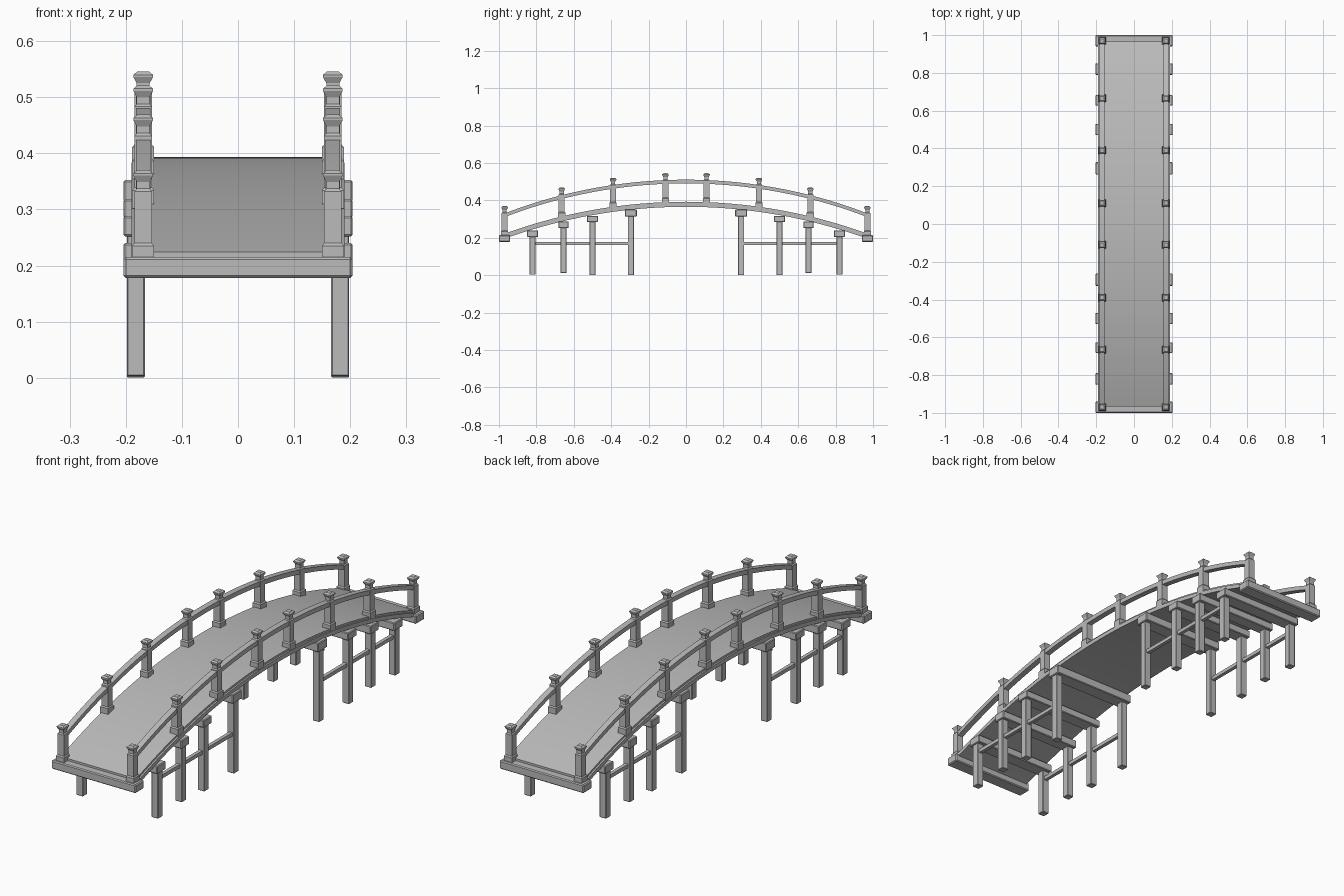
import bpy, bmesh, math

default = bpy.data.objects.get("Cube")
if default:
    bpy.data.objects.remove(default, do_unlink=True)

stone = bpy.data.materials.new("grey stone")
stone.use_nodes = True
GREY = (0.5, 0.5, 0.5, 1)
stone.diffuse_color = GREY
stone.node_tree.nodes["Principled BSDF"].inputs["Base Color"].default_value = GREY


def finish(name, bm, smooth=False):
    bmesh.ops.recalc_face_normals(bm, faces=bm.faces)
    mesh = bpy.data.meshes.new(name)
    bm.to_mesh(mesh)
    bm.free()
    mesh.materials.append(stone)
    obj = bpy.data.objects.new(name, mesh)
    bpy.context.collection.objects.link(obj)
    if smooth:
        bpy.ops.object.select_all(action="DESELECT")
        obj.select_set(True)
        bpy.context.view_layer.objects.active = obj
        bpy.ops.object.shade_smooth_by_angle(angle=math.radians(30))
    return obj


def skin(bm, rings):
    """Bridge matching rings of four points and cap both ends."""
    loops = [[bm.verts.new(p) for p in ring] for ring in rings]
    for a, b in zip(loops, loops[1:]):
        for i in range(4):
            j = (i + 1) % 4
            bm.faces.new((a[i], a[j], b[j], b[i]))
    bm.faces.new(loops[0])
    bm.faces.new(loops[-1])


def box(name, x, y, z, bevel=0.003):
    bm = bmesh.new()
    skin(bm, [[(x[0], y[0], h), (x[1], y[0], h), (x[1], y[1], h), (x[0], y[1], h)]
              for h in z])
    if bevel:
        bmesh.ops.bevel(bm, geom=bm.edges[:], offset=bevel, segments=1, affect="EDGES")
    return finish(name, bm)


def drop(y, radius):
    return radius - math.sqrt(radius * radius - y * y)


def arched_beam(name, x, z, reach, radius, steps=40):
    """Rectangular section following the arch from end to end."""
    bm = bmesh.new()
    rings = []
    for i in range(steps + 1):
        y = reach * (2 * i / steps - 1)
        d = drop(y, radius)
        rings.append([(x[0], y, z[0] - d), (x[1], y, z[0] - d),
                      (x[1], y, z[1] - d), (x[0], y, z[1] - d)])
    skin(bm, rings)
    return finish(name, bm, smooth=True)


def turned_post(name, x, y, base):
    """Square post with a foot, neck and flared cap: (height, half width)."""
    profile = [(-0.012, 0.0195), (0.02, 0.0195), (0.025, 0.0155), (0.117, 0.0155),
               (0.122, 0.0115), (0.134, 0.0115), (0.145, 0.0175), (0.149, 0.0175),
               (0.155, 0.0105)]
    bm = bmesh.new()
    skin(bm, [[(x + sx * w, y + sy * w, base + h)
               for sx, sy in ((-1, -1), (1, -1), (1, 1), (-1, 1))] for h, w in profile])
    return finish(name, bm)


DECK_R, RAIL_R, DECK_TOP = 2.84, 2.70, 0.393

# Arched walkway: wide lower slab with a slightly narrower paving layer
arched_beam("deck_slab", (-0.19, 0.19), (0.366, 0.384), 0.965, DECK_R)
arched_beam("deck_paving", (-0.183, 0.183), (0.383, DECK_TOP), 0.965, DECK_R)

# Support bents: distance along the span, beam bottom, beam top, beam half depth
bents = [(0.82, 0.205, 0.24, 0.03), (0.655, 0.252, 0.288, 0.028),
         (0.50, 0.285, 0.318, 0.03), (0.295, 0.313, 0.352, 0.032)]

for end, end_name in ((-1, "front"), (1, "back")):
    # Sill under each end of the walkway
    box(end_name + "_sill", (-0.204, 0.204),
        sorted((end * 0.94, end * 1.0)), (0.178, 0.215), 0.004)
    for n, (dist, low, high, half) in enumerate(bents, 1):
        y = end * dist
        box(f"{end_name}_cross_beam_{n}", (-0.204, 0.204), (y - half, y + half), (low, high))
        for side, side_name in ((-1, "right"), (1, "left")):
            x = side * 0.182
            foot = 0.012 if n == 2 else 0.003 * (n == 1)
            box(f"{end_name}_{side_name}_pillar_{n}", (x - 0.016, x + 0.016),
                (y - 0.016, y + 0.016), (foot, low + 0.01), 0.002)
    # Long tie joining each row of pillars
    for side, side_name in ((-1, "right"), (1, "left")):
        x = side * 0.182
        box(f"{end_name}_{side_name}_tie", (x - 0.008, x + 0.008),
            sorted((end * 0.295, end * 0.82)), (0.162, 0.178), 0)

# Railings
for side, side_name in ((-1, "right"), (1, "left")):
    x = side * 0.169
    arched_beam(side_name + "_handrail", (x - 0.013, x + 0.013), (0.491, 0.511), 0.97, RAIL_R)
    for n, dist in enumerate((0.11, 0.39, 0.665, 0.97), 1):
        for end, end_name in ((-1, "front"), (1, "back")):
            base = max(DECK_TOP - drop(dist, DECK_R), 0.215)
            if dist > 0.9:
                base = 0.215
            turned_post(f"{side_name}_{end_name}_post_{n}", x, end * dist, base)
